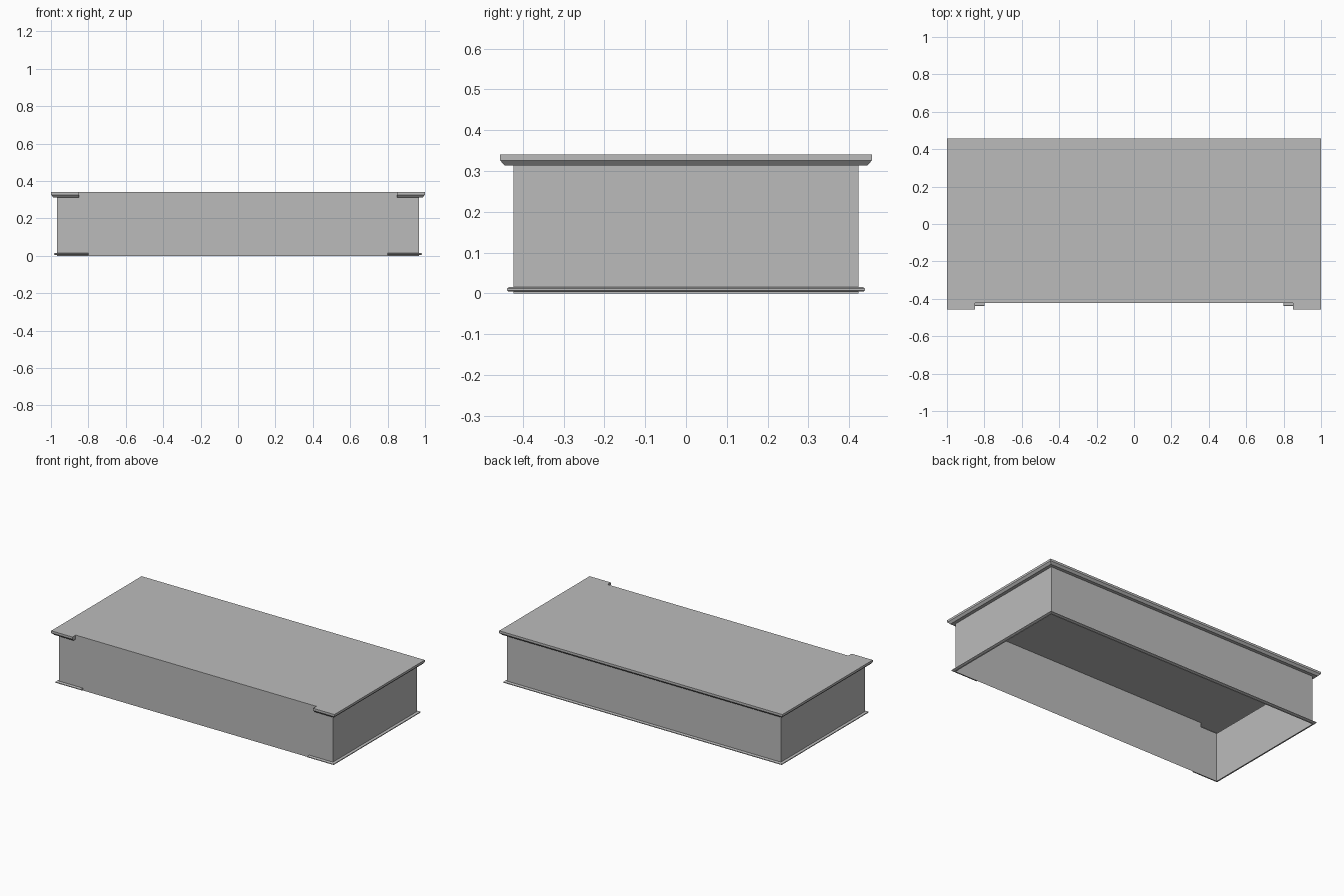
import bpy
import bmesh

cube = bpy.data.objects.get("Cube")
if cube:
    bpy.data.objects.remove(cube, do_unlink=True)

X, Y = 0.967, 0.423          # half size of the cabinet walls
TOP, SOFFIT = 0.34, 0.313    # heights of the lid and the crown underside
CROWN_END, BASE_END = 0.85, 0.80

grey = bpy.data.materials.new("plain grey")
grey.use_nodes = True
colour = (0.5, 0.5, 0.5, 1)
grey.diffuse_color = colour
grey.node_tree.nodes["Principled BSDF"].inputs["Base Color"].default_value = colour


def make_object(name, bm):
    bmesh.ops.remove_doubles(bm, verts=bm.verts, dist=0.0001)
    bmesh.ops.recalc_face_normals(bm, faces=bm.faces)
    mesh = bpy.data.meshes.new(name)
    bm.to_mesh(mesh)
    bm.free()
    mesh.materials.append(grey)
    obj = bpy.data.objects.new(name, mesh)
    bpy.context.collection.objects.link(obj)
    return obj


def add_face(bm, points):
    return bm.faces.new([bm.verts.new(p) for p in points])


def wrap_path(end, d):
    """Path round the ends and back, pushed out by d, with short front returns."""
    x, y = X + d, Y + d
    return [(-end, -y), (-x, -y), (-x, y), (x, y), (x, -y), (end, -y)]


def moulding(name, end, profile):
    """Sweep an (overhang, height) profile along the mitred path."""
    bm = bmesh.new()
    rows = [[(x, y, z) for x, y in wrap_path(end, d)] for d, z in profile]
    for low, high in zip(rows, rows[1:]):
        for i in range(len(low) - 1):
            add_face(bm, [low[i], low[i + 1], high[i + 1], high[i]])
    for tip in (0, -1):
        cap = [row[tip] for row in rows]
        if profile[-1][0] > 0:
            cap.append((cap[0][0], -Y, profile[-1][1]))
        add_face(bm, cap)
    return make_object(name, bm)


# Thin cabinet walls, open underneath; the front rises to the lid between returns
bm = bmesh.new()
corners = [(X, -Y), (X, Y), (-X, Y), (-X, -Y)]
for (ax, ay), (bx, by) in zip(corners, corners[1:]):
    add_face(bm, [(ax, ay, 0), (bx, by, 0), (bx, by, SOFFIT), (ax, ay, SOFFIT)])
front = [(-X, 0), (X, 0), (X, SOFFIT), (CROWN_END, SOFFIT), (CROWN_END, TOP),
         (-CROWN_END, TOP), (-CROWN_END, SOFFIT), (-X, SOFFIT)]
add_face(bm, [(x, -Y, z) for x, z in front])
make_object("cabinet_walls", bm)

# Crown moulding with chamfered underside
moulding("crown_moulding", CROWN_END,
         [(0, SOFFIT), (0.021, SOFFIT), (0.033, 0.326), (0.033, TOP)])

# Lid sheet, stepped back along the front
bm = bmesh.new()
outline = wrap_path(CROWN_END, 0.033) + [(CROWN_END, -Y), (-CROWN_END, -Y)]
lid = add_face(bm, [(x, y, TOP) for x, y in outline])
lid_object = make_object("lid", bm)
if lid_object.data.polygons[0].normal.z < 0:
    lid_object.data.flip_normals()

# Slim base moulding
moulding("base_moulding", BASE_END,
         [(0, 0.004), (0.011, 0.004), (0.016, 0.007), (0.016, 0.012),
          (0.011, 0.015), (0, 0.015)])
